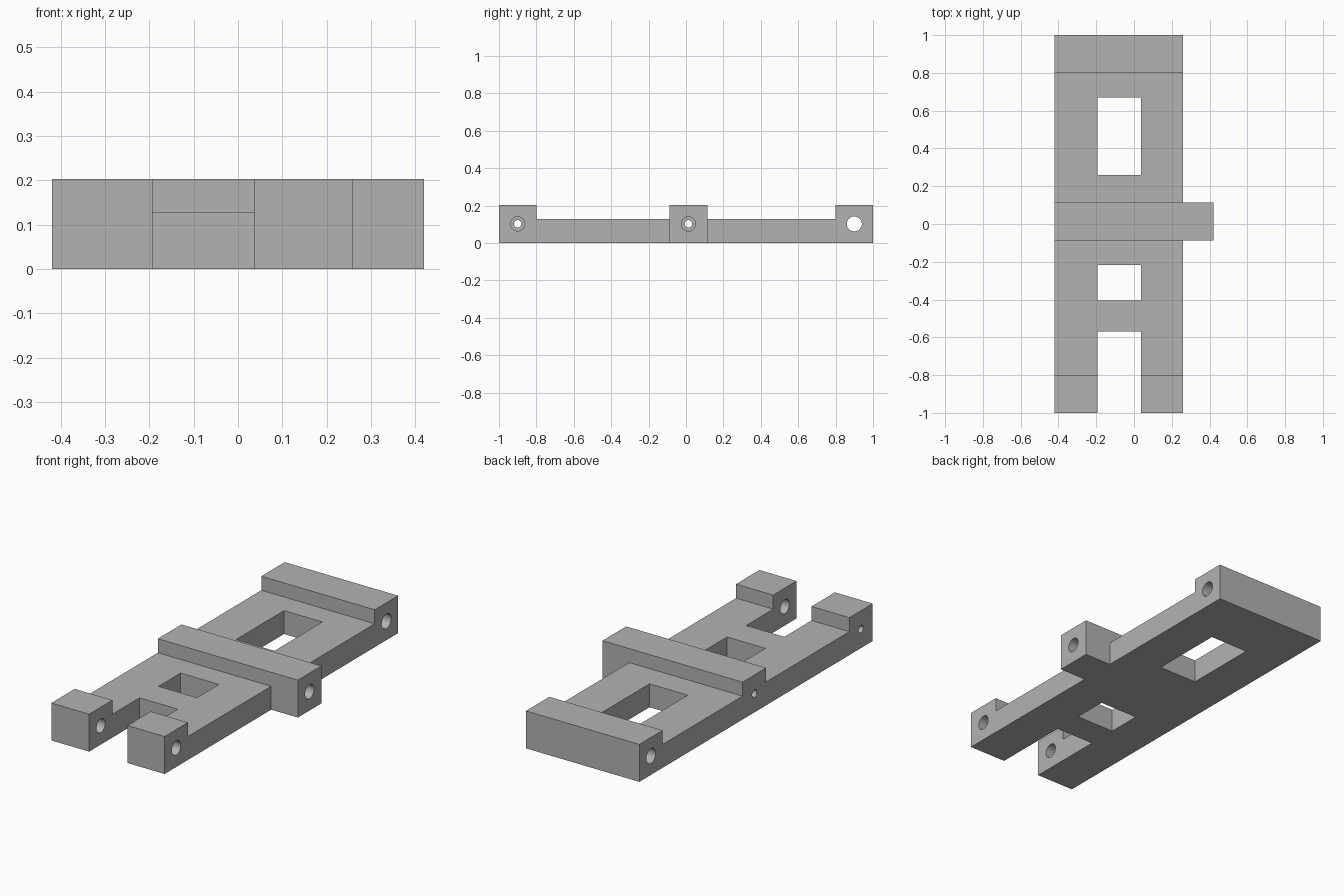
import bpy, bmesh, math
from mathutils import Matrix, Vector

if "Cube" in bpy.data.objects:
    bpy.data.objects.remove(bpy.data.objects["Cube"], do_unlink=True)

grey = bpy.data.materials.new("light grey")
grey.use_nodes = True
grey.diffuse_color = (0.45, 0.45, 0.45, 1)
grey.node_tree.nodes["Principled BSDF"].inputs["Base Color"].default_value = grey.diffuse_color

LEFT, RIGHT, TAB = -0.42, 0.26, 0.42        # plate sides and end of the hinge tab
PLATE, TALL = 0.127, 0.203                  # plate and block heights
SLOT = (-0.193, 0.037)                      # shared width of the openings
HOLE_Z, STEP, OUT = 0.102, -0.30, 0.5       # hole height, counterbore floor, overshoot


def finish(name, bm):
    bmesh.ops.recalc_face_normals(bm, faces=bm.faces[:])
    mesh = bpy.data.meshes.new(name)
    bm.to_mesh(mesh)
    bm.free()
    mesh.materials.append(grey)
    obj = bpy.data.objects.new(name, mesh)
    bpy.context.collection.objects.link(obj)
    return obj


def box(name, xs, ys, zs):
    bm = bmesh.new()
    bmesh.ops.create_cube(bm, size=1)
    for v in bm.verts:
        v.co = [r[0] if c < 0 else r[1] for c, r in zip(v.co, (xs, ys, zs))]
    return finish(name, bm)


def rod(name, xs, y, radius):
    bm = bmesh.new()
    place = Matrix.Translation((sum(xs) / 2, y, HOLE_Z)) @ Matrix.Rotation(math.pi / 2, 4, "Y")
    bmesh.ops.create_cone(bm, cap_ends=True, segments=48, radius1=radius, radius2=radius,
                          depth=xs[1] - xs[0], matrix=place)
    return finish(name, bm)


def combine(target, tool, operation):
    mod = target.modifiers.new(operation.lower(), "BOOLEAN")
    mod.object, mod.operation, mod.solver = tool, operation, "EXACT"
    bpy.context.view_layer.objects.active = target
    bpy.ops.object.modifier_apply(modifier=mod.name)
    bpy.data.objects.remove(tool, do_unlink=True)


# Plate with raised ends, extruded across its width
profile = [(-1, 0), (1, 0), (1, TALL), (0.8, TALL), (0.8, PLATE),
           (-0.8, PLATE), (-0.8, TALL), (-1, TALL)]
bm = bmesh.new()
side = bm.faces.new([bm.verts.new((LEFT, y, z)) for y, z in profile])
grown = bmesh.ops.extrude_face_region(bm, geom=[side])["geom"]
bmesh.ops.translate(bm, vec=Vector((RIGHT - LEFT, 0, 0)),
                    verts=[g for g in grown if isinstance(g, bmesh.types.BMVert)])
frame = finish("hinge_frame", bm)

# Middle bar with its projecting tab
combine(frame, box("middle_bar", (LEFT, TAB), (-0.087, 0.115), (0, TALL)), "UNION")

# Windows and the open front slot
for ys in ((0.26, 0.67), (-0.405, -0.217), (-1.2, -0.568)):
    combine(frame, box("opening_cutter", SLOT, ys, (-OUT, OUT)), "DIFFERENCE")

# Pin holes: stepped at the front and middle, plain at the back
for y in (-0.9, 0.013):
    combine(frame, rod("pin_cutter", (-OUT, OUT), y, 0.02), "DIFFERENCE")
    combine(frame, rod("bore_cutter", (STEP, OUT), y, 0.038), "DIFFERENCE")
combine(frame, rod("back_bore_cutter", (-OUT, OUT), 0.9, 0.04), "DIFFERENCE")

# Smooth hole walls, crisp edges
bpy.ops.object.select_all(action="DESELECT")
frame.select_set(True)
bpy.context.view_layer.objects.active = frame
bpy.ops.object.shade_smooth_by_angle(angle=math.radians(30))
